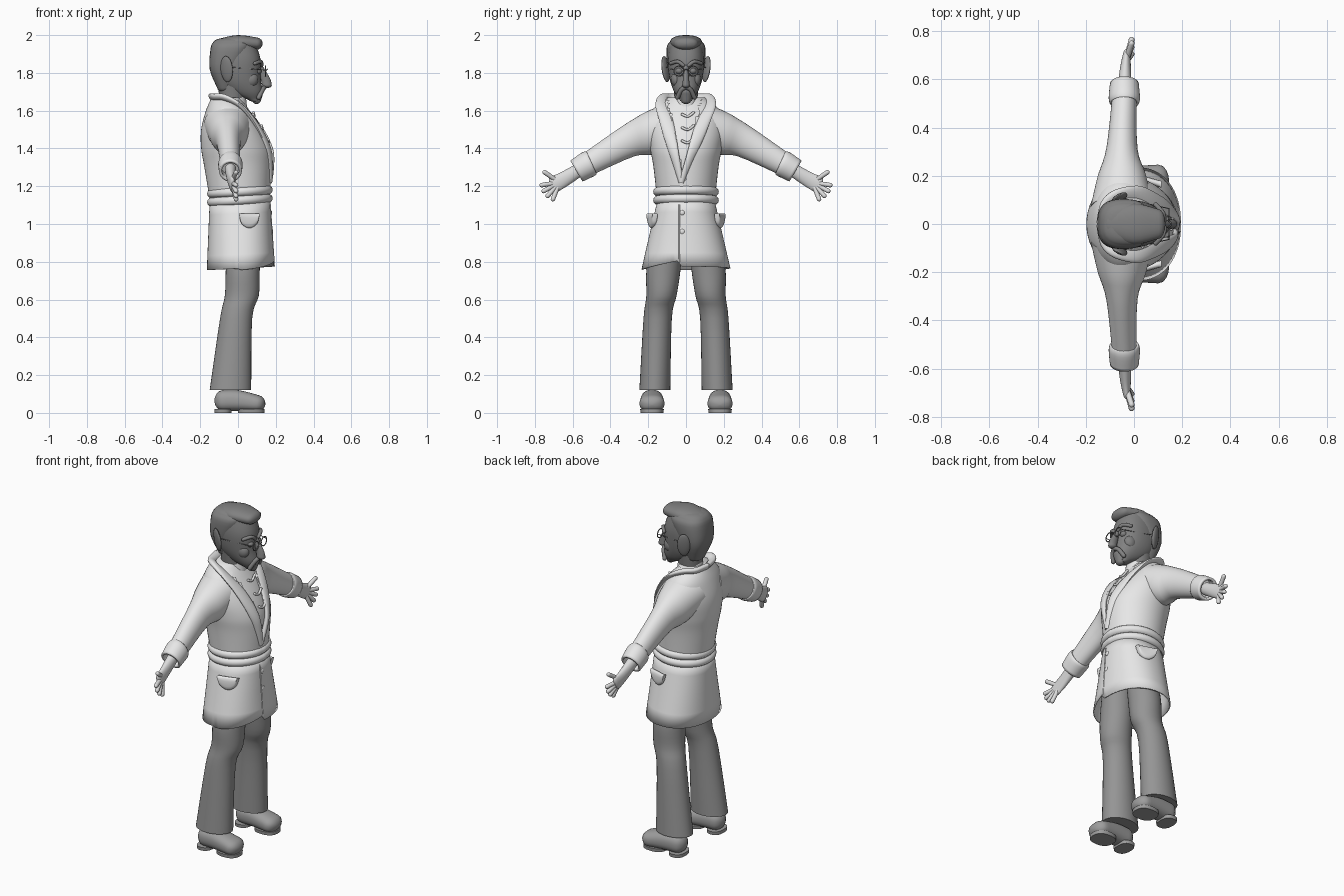
import bpy, bmesh, math
from mathutils import Vector

cube = bpy.data.objects.get("Cube")
if cube:
    bpy.data.objects.remove(cube)


def material(name, grey):
    mat = bpy.data.materials.new(name)
    mat.use_nodes = True
    colour = (grey, grey, grey, 1)
    mat.diffuse_color = colour
    mat.node_tree.nodes["Principled BSDF"].inputs["Base Color"].default_value = colour
    return mat


COAT = material("pale coat", .8)
TROUSERS = material("mid grey trousers", .3)
SHOE = material("shoe grey", .34)
HEAD = material("dark grey head", .22)
SKIN = material("pale hands", .72)
X, Y, Z = Vector((1, 0, 0)), Vector((0, 1, 0)), Vector((0, 0, 1))
SIDES = (("left", 1), ("right", -1))


def spline(rows, sub):
    """Smooth Catmull-Rom rows through the given ones."""
    out = []
    last = len(rows) - 1
    for i in range(last):
        before, after = rows[max(i - 1, 0)], rows[min(i + 2, last)]
        for k in range(sub):
            t = k / sub
            out.append([b + t / 2 * (c - a + t * (2 * a - 5 * b + 4 * c - d + t * (3 * b - a - 3 * c + d)))
                        for a, b, c, d in zip(before, rows[i], rows[i + 1], after)])
    return out + [list(rows[last])]


def rounded(rows, dome):
    """Close both ends with shrinking rings."""
    def end(tip, inner):
        out = (Vector(tip[:3]) - Vector(inner[:3])).normalized()
        for angle in (.4, .8, 1.2, 1.5):
            centre = Vector(tip[:3]) + out * dome * math.sin(angle)
            yield [*centre, tip[3] * math.cos(angle), tip[4] * math.cos(angle)]
    return list(end(rows[0], rows[1]))[::-1] + rows + list(end(rows[-1], rows[-2]))


def loft(name, mat, rows, ref=X, axis=None, side=1, n=32, sub=4, power=2, tilt=0,
         dome=0, caps=True, closed=False, edit=None, thick=0):
    """Skin oval rings, each given as x, y, z, radius along ref, radius across."""
    rows = spline(rows, sub)
    if closed:
        rows.pop()
    if dome:
        rows = rounded(rows, dome)
    bm, rings, count = bmesh.new(), [], len(rows)
    for i, row in enumerate(rows):
        centre, along, across = Vector(row[:3]), row[3], row[4]
        before = rows[i - 1] if i or closed else row
        after = rows[(i + 1) % count] if closed else rows[min(i + 1, count - 1)]
        t = axis or (Vector(after[:3]) - Vector(before[:3])).normalized()
        u = (ref - t * ref.dot(t)).normalized()
        w = t.cross(u)
        ring = []
        for s in range(n):
            c, d = math.cos(math.tau * s / n), math.sin(math.tau * s / n)
            f = (abs(c) ** power + abs(d) ** power) ** (-1 / power)
            p = centre + (u * along * c + w * across * d) * f
            ring.append(bm.verts.new((p.x, p.y * side, p.z + tilt * p.x)))
        rings.append(ring)
    following = rings[1:] + rings[:1] if closed else rings[1:]
    for ring, other in zip(rings, following):
        for s in range(n):
            e = (s + 1) % n
            bm.faces.new((ring[s], ring[e], other[e], other[s]))
    if caps and not closed:
        bm.faces.new(rings[0])
        bm.faces.new(rings[-1])
    if edit:
        edit(bm)
    bmesh.ops.recalc_face_normals(bm, faces=bm.faces)
    mesh = bpy.data.meshes.new(name)
    bm.to_mesh(mesh)
    bm.free()
    mesh.materials.append(mat)
    ob = bpy.data.objects.new(name, mesh)
    bpy.context.collection.objects.link(ob)
    bpy.ops.object.select_all(action='DESELECT')
    ob.select_set(True)
    bpy.context.view_layer.objects.active = ob
    bpy.ops.object.shade_smooth_by_angle(angle=math.radians(50))
    if thick:
        solid = ob.modifiers.new("thickness", 'SOLIDIFY')
        solid.thickness, solid.offset = thick, -1


def column(name, mat, rows, **options):
    """Upright loft on the middle plane from rows of x, z, depth, width."""
    loft(name, mat, [(x, 0, z, a, b) for x, z, a, b in rows], axis=Z, **options)


def tube(name, mat, points, radius, **options):
    loft(name, mat, [(*p, radius, radius) for p in points], n=12, dome=radius, **options)


def hoop(name, mat, centre, u, w, radius, ref, **options):
    turns = [math.tau * i / 16 for i in range(17)]
    points = [Vector(centre) + u * math.cos(a) + w * math.sin(a) for a in turns]
    loft(name, mat, [(*p, radius, radius) for p in points], n=12, ref=ref, closed=True, **options)


def ball(name, mat, location, size, turn=(0, 0, 0)):
    bpy.ops.mesh.primitive_uv_sphere_add(segments=20, ring_count=12, location=location, rotation=turn)
    ob = bpy.context.object
    ob.name, ob.scale = name, size
    ob.data.materials.append(mat)
    bpy.ops.object.shade_smooth()


# Coat body opened in a V at the chest, with a shirt inside
torso = [(.01, 1.1, .155, .15), (0, 1.3, .178, .172), (-.01, 1.4, .185, .19),
         (-.03, 1.5, .165, .2), (-.05, 1.6, .12, .18), (-.06, 1.67, .08, .1)]


def front(y, z):
    """Front of the coat body at a given width and height."""
    x, _, a, b = min(spline(torso, 12), key=lambda row: abs(row[1] - z))
    return x + a * math.sqrt(max(.05, 1 - (y / b) ** 2))


def open_chest(bm):
    centres = [(f, f.calc_center_median()) for f in bm.faces]
    cut = [f for f, c in centres if c.x > -.04 and abs(c.y + .01) < (c.z - 1.22) / 5]
    bmesh.ops.delete(bm, geom=cut, context='FACES')


column("coat_body", COAT, torso, n=48, sub=6, caps=False, edit=open_chest)
column("shirt", COAT, [(x, z, a * .93, b * .93) for x, z, a, b in torso])
column("shirt_collar", COAT, [(-.03, 1.6, .08, .07), (-.03, 1.69, .07, .055)])
for z in (1.43, 1.5, 1.57):
    x = front(0, z) - .01
    tube("shirt_ruffle", COAT, [(x, -.02, z + .01), (x + .005, .01, z), (x, .04, z + .02)], .007)

# Shawl collar: round the neck, then straight down to the belt
for label, side in SIDES:
    path = []
    for angle in (0, .7, 1.4):
        path.append((-.06 - .075 * math.cos(angle), .12 * math.sin(angle), 1.67, .026, .016))
    for t in (.05, .2, .4, .6, .8, 1):
        y, z = .13 * (1 - t) - .025 * side * t, 1.65 - .43 * t
        path.append((front(y, z) - .004, y, z, .012 + .026 * math.cos(1.5 * t), .014))
    loft(label + "_lapel", COAT, path, ref=Vector((-.4, .8, .5)), side=side, n=16)


# Coat skirt, lifted at one front edge where it overlaps
def lift_hem(bm):
    for v in bm.verts:
        if v.co.x > 0 and v.co.y < -.035 and v.co.z < .8:
            v.co.z += (v.co.y + .2) / 5


column("coat_skirt", COAT, [(.01, 1.13, .16, .15), (.015, .765, .18, .235)], n=64, tilt=.05,
       power=2.2, caps=False, edit=lift_hem, thick=.008)
tube("coat_overlap", COAT, [(.17, -.035, 1.1), (.19, -.035, .8)], .004)
for x, z in ((.175, 1.06), (.18, .96)):
    ball("button", COAT, (x, -.02, z), (.006, .013, .013))

# Rolled belt, higher in front
for z in (1.125, 1.17):
    hoop("belt_roll", COAT, (.01, 0, z), X * .15, Y * .15, .024, Z, tilt=.06)

for label, side in SIDES:
    # Sleeve and turned cuff
    loft(label + "_sleeve", COAT, [(-.05, .07, 1.525, .13, .12), (-.05, .2, 1.475, .1, .112),
                                   (-.05, .31, 1.435, .065, .085), (-.04, .53, 1.31, .05, .06)], side=side)
    loft(label + "_cuff", COAT, [(-.04, .5, 1.325, .058, .066), (-.04, .52, 1.315, .065, .07),
                                 (-.04, .58, 1.28, .06, .064)], side=side, caps=False, thick=.015)

    # Hand with thumb and fanned fingers
    loft(label + "_hand", SKIN, [(-.04, .56, 1.29, .03, .035), (-.035, .65, 1.235, .022, .04),
                                 (-.03, .7, 1.21, .016, .045)], side=side, dome=.02)
    for angle in (.6, -.15, -.5, -.85, -1.2):
        y, z = .095 * math.cos(angle), .095 * math.sin(angle)
        tube(label + "_finger", SKIN, [(-.035, .67, 1.22), (-.01, .67 + y, 1.22 + z)], .012, side=side)

    # Half-round pocket flap
    flap = []
    for t in (-1, -.8, -.4, 0, .4, .8, 1):
        drop = .035 * math.sqrt(1 - t * t) + .003
        flap.append((.06 + .055 * t, .18 - .016 * t, 1.055 - drop, .014, drop))
    loft(label + "_pocket_flap", COAT, flap, ref=Y, axis=X, side=side, n=16, power=3)

    # Flared trouser leg
    loft(label + "_trouser_leg", TROUSERS, [(.03, .1, .9, .09, .08), (.025, .12, .75, .09, .09),
                                            (.02, .13, .62, .09, .08), (-.01, .15, .5, .085, .075),
                                            (-.04, .165, .12, .11, .082)], axis=Z, side=side)

    # Shoe with heel and sole
    loft(label + "_shoe", SHOE, [(-.08, .18, .065, .055, .055), (0, .18, .065, .06, .055),
                                 (.1, .18, .05, .066, .045)], ref=Y, side=side, power=2.4, dome=.045)
    for part, x, length in (("_heel", -.08, .045), ("_sole", .07, .07)):
        loft(label + part, SHOE, [(x, .18, 0, length, .06), (x, .18, .02, length, .063)], side=side, power=2.5)

    # Ear, eye and cheek
    ball(label + "_ear", HEAD, (-.06, side * .108, 1.82), (.036, .014, .07), (side * -.15, 0, side * .5))
    ball(label + "_eye", HEAD, (.105, side * .036, 1.81), (.02, .02, .017))
    ball(label + "_cheek", HEAD, (.07, side * .05, 1.765), (.037, .03, .04))

    # Brow, moustache half and round spectacles
    tube(label + "_brow", HEAD, [(.125, .015, 1.84), (.12, .045, 1.86), (.09, .08, 1.85)], .01, side=side)
    tube(label + "_moustache", HEAD, [(.14, 0, 1.725), (.13, .025, 1.71), (.11, .045, 1.67)], .012, side=side)
    hoop(label + "_spectacle_rim", HEAD, (.145, .038, 1.81), Y * .026, Z * .026, .003, X, side=side)
    tube(label + "_spectacle_arm", HEAD, [(.145, .064, 1.815), (-.04, .105, 1.83)], .002, ref=Z, side=side)

# Head, neck and face
column("neck", HEAD, [(-.03, 1.6, .06, .055), (-.03, 1.76, .08, .07)])
column("head", HEAD, [(.08, 1.66, .03, .035), (.04, 1.7, .09, .063), (0, 1.77, .12, .087),
                      (-.01, 1.87, .13, .097), (-.02, 1.96, .11, .085)], power=2.3, dome=.025)
column("nose", HEAD, [(.12, 1.83, .015, .013), (.145, 1.77, .025, .016), (.153, 1.735, .026, .02)], dome=.015)
column("goatee", HEAD, [(.11, 1.7, .026, .035), (.1, 1.65, .02, .025)], dome=.015)
tube("spectacle_bridge", HEAD, [(.145, -.013, 1.81), (.155, 0, 1.82), (.145, .013, 1.81)], .003)

# Swept hair
column("hair_back", HEAD, [(-.07, 1.72, .04, .06), (-.07, 1.82, .08, .095), (-.04, 1.93, .105, .103),
                           (-.03, 1.965, .1, .085)], power=2.7, dome=.025)
loft("hair_quiff", HEAD, [(-.1, 0, 1.94, .06, .04), (0, 0, 1.96, .085, .04), (.1, 0, 1.955, .062, .032)],
     ref=Y, power=2.3, dome=.03)
